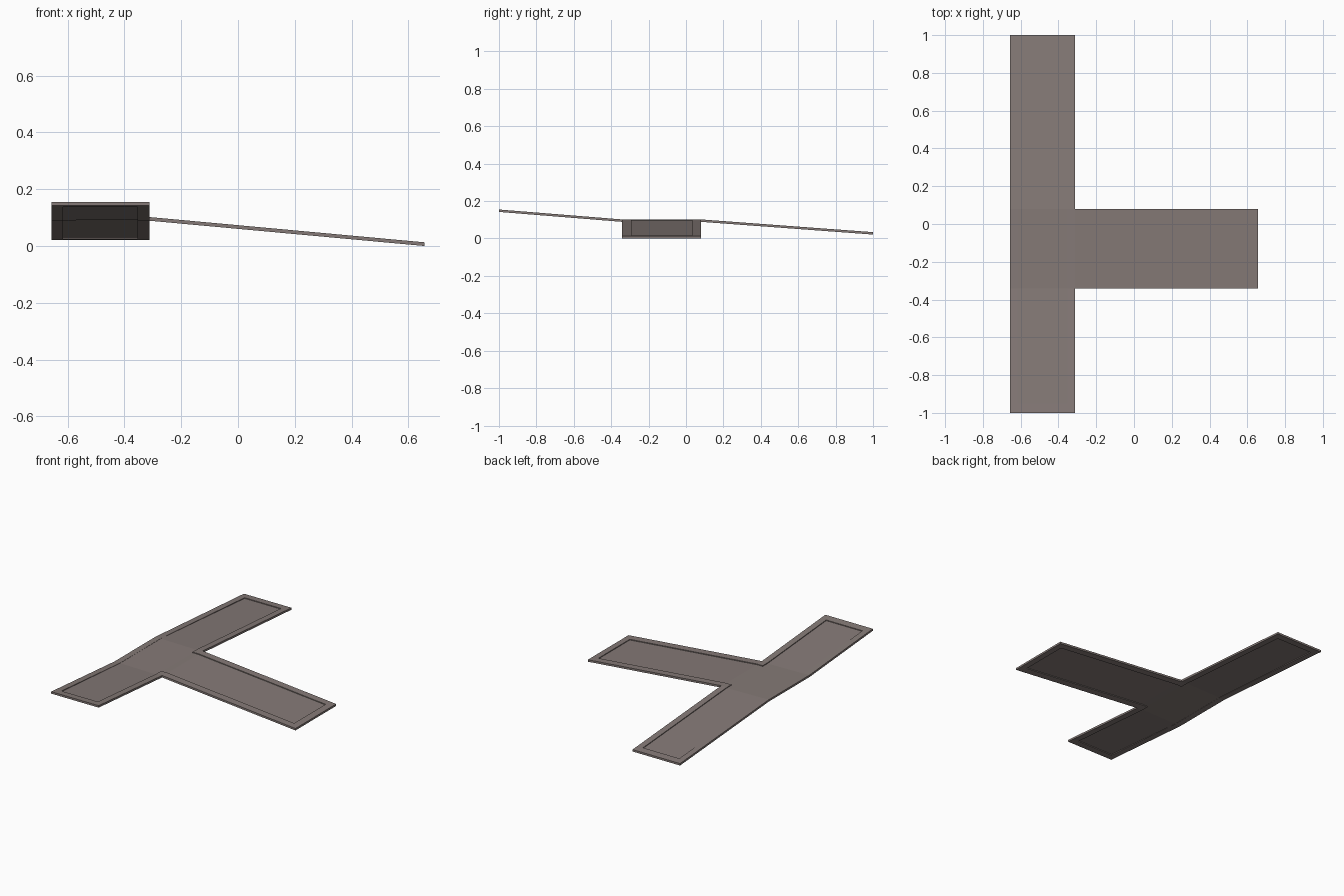
import bpy, bmesh

if "Cube" in bpy.data.objects:
    bpy.data.objects.remove(bpy.data.objects["Cube"])

XS = [-0.657, -0.617, -0.353, -0.312, 0.613, 0.657]
YS = [-1.0, -0.95, -0.342, -0.292, 0.033, 0.08, 0.95, 1.0]
THICK = 0.013

mat = bpy.data.materials.new("warm grey")
mat.diffuse_color = (0.235, 0.195, 0.184, 1)
mat.use_nodes = True
mat.node_tree.nodes["Principled BSDF"].inputs["Base Color"].default_value = mat.diffuse_color


def lerp(v, a, b, za, zb):
    return za + (zb - za) * (v - a) / (b - a)


def height(x, y):
    """Top height: one rising leg, a flat junction, two falling legs."""
    if x > XS[3]:
        return lerp(x, XS[3], XS[5], 0.102, THICK)
    if y < YS[2]:
        return lerp(y, YS[0], YS[2], 0.155, 0.102)
    if y > YS[5]:
        return lerp(y, YS[5], YS[7], 0.102, 0.034)
    return 0.102


def in_tee(x, y):
    return x < XS[3] or YS[2] < y < YS[5]


def in_panel(x, y):
    return (XS[1] < x < XS[2] and YS[1] < y < YS[6]) or \
           (XS[1] < x < XS[4] and YS[3] < y < YS[4])


def recess(x, y):
    """The panel runs almost flush beside the outer edge of the junction."""
    return 0.001 if x < -0.6 and YS[2] - 0.01 < y < YS[5] + 0.01 else 0.005


def build(name, keep, inset):
    bm = bmesh.new()
    grid = {}

    def vert(x, y):
        if (x, y) not in grid:
            grid[x, y] = bm.verts.new((x, y, height(x, y) - inset(x, y)))
        return grid[x, y]

    for x0, x1 in zip(XS, XS[1:]):
        for y0, y1 in zip(YS, YS[1:]):
            if keep((x0 + x1) / 2, (y0 + y1) / 2):
                bm.faces.new([vert(x0, y0), vert(x1, y0), vert(x1, y1), vert(x0, y1)])
    # thicken downwards
    res = bmesh.ops.extrude_face_region(bm, geom=bm.faces[:], use_keep_orig=True)
    for v in res["geom"]:
        if isinstance(v, bmesh.types.BMVert):
            v.co.z -= THICK - 2 * inset(v.co.x, v.co.y)
    bmesh.ops.recalc_face_normals(bm, faces=bm.faces[:])
    me = bpy.data.meshes.new(name)
    bm.to_mesh(me)
    bm.free()
    me.materials.append(mat)
    ob = bpy.data.objects.new(name, me)
    bpy.context.collection.objects.link(ob)


# raised border around the T, thicker than the panel on both sides
build("border", lambda x, y: in_tee(x, y) and not in_panel(x, y), lambda x, y: 0)
# recessed walking surface
build("panel", in_panel, recess)
